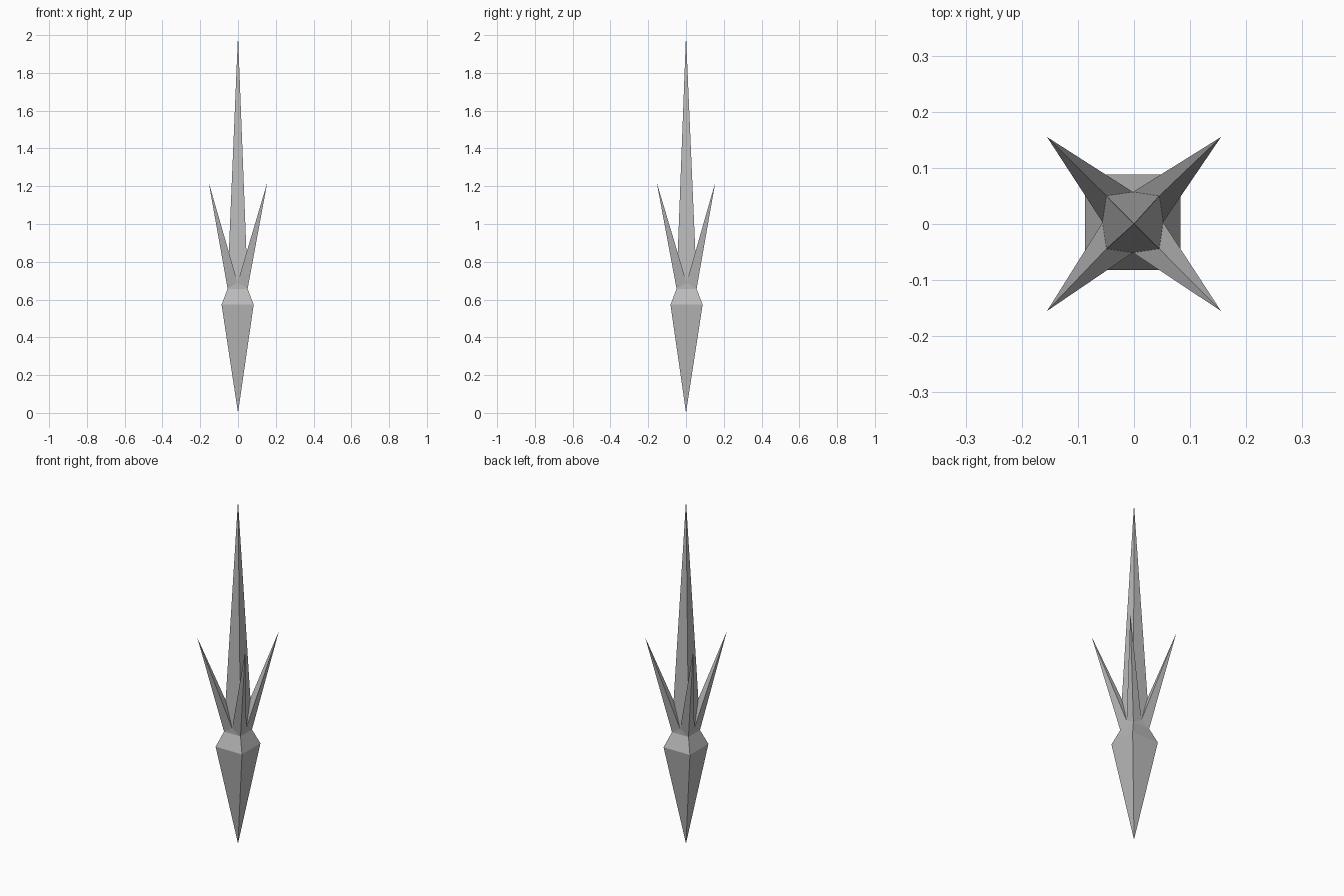
import bpy
import bmesh
from mathutils import Vector

cube = bpy.data.objects.get("Cube")
if cube:
    bpy.data.objects.remove(cube, do_unlink=True)

grey = bpy.data.materials.new("plain_grey")
grey.use_nodes = True
colour = (0.5, 0.5, 0.5, 1)
grey.diffuse_color = colour
grey.node_tree.nodes["Principled BSDF"].inputs["Base Color"].default_value = colour

OFFSET = Vector((-0.002, 0.003, 0))
DIAGONALS = [(1, 1), (-1, 1), (-1, -1), (1, -1)]
SIDES = [(1, 0), (0, 1), (-1, 0), (0, -1)]


def ring(directions, size, z):
    return [Vector((x * size, y * size, z)) + OFFSET for x, y in directions]


def build(name, faces):
    """Make a flat-shaded object from faces given as lists of points."""
    bm = bmesh.new()
    for face in faces:
        bm.faces.new([bm.verts.new(p) for p in face])
    bmesh.ops.remove_doubles(bm, verts=bm.verts[:], dist=0.0001)
    mesh = bpy.data.meshes.new(name)
    bm.to_mesh(mesh)
    bm.free()
    mesh.materials.append(grey)
    bpy.context.collection.objects.link(bpy.data.objects.new(name, mesh))


# Shared rings, from the widest point up to the crotch of the spikes
shoulder = ring(DIAGONALS, 0.085, 0.573)
waist = ring(DIAGONALS, 0.053, 0.657)
notch = ring(SIDES, 0.054, 0.69)
crotch = ring(DIAGONALS, 0.047, 0.84)
foot = Vector((0, 0, 0))
peak = Vector((0, 0, 2))
pairs = [(i, (i + 1) % 4) for i in range(4)]

# Lower point
build("lower_point", [(shoulder[j], shoulder[i], foot) for i, j in pairs])

# Sloping collar with a small triangle under each notch
build("collar",
      [(shoulder[i], shoulder[j], waist[j], waist[i]) for i, j in pairs]
      + [(waist[i], waist[j], notch[j]) for i, j in pairs])

# Tall central spike
build("central_spike",
      [(crotch[i], notch[j], crotch[j], peak) for i, j in pairs])

# Four splayed corner spikes
names = ["back_left", "back_right", "front_right", "front_left"]
for (i, j), (x, y), name in zip(pairs, DIAGONALS, names):
    tip = Vector((x * 0.155, y * 0.155, 1.22))
    base = [waist[i], notch[j], crotch[i], notch[i]]
    build(name + "_spike",
          [(base[a], base[b], tip) for a, b in pairs])
